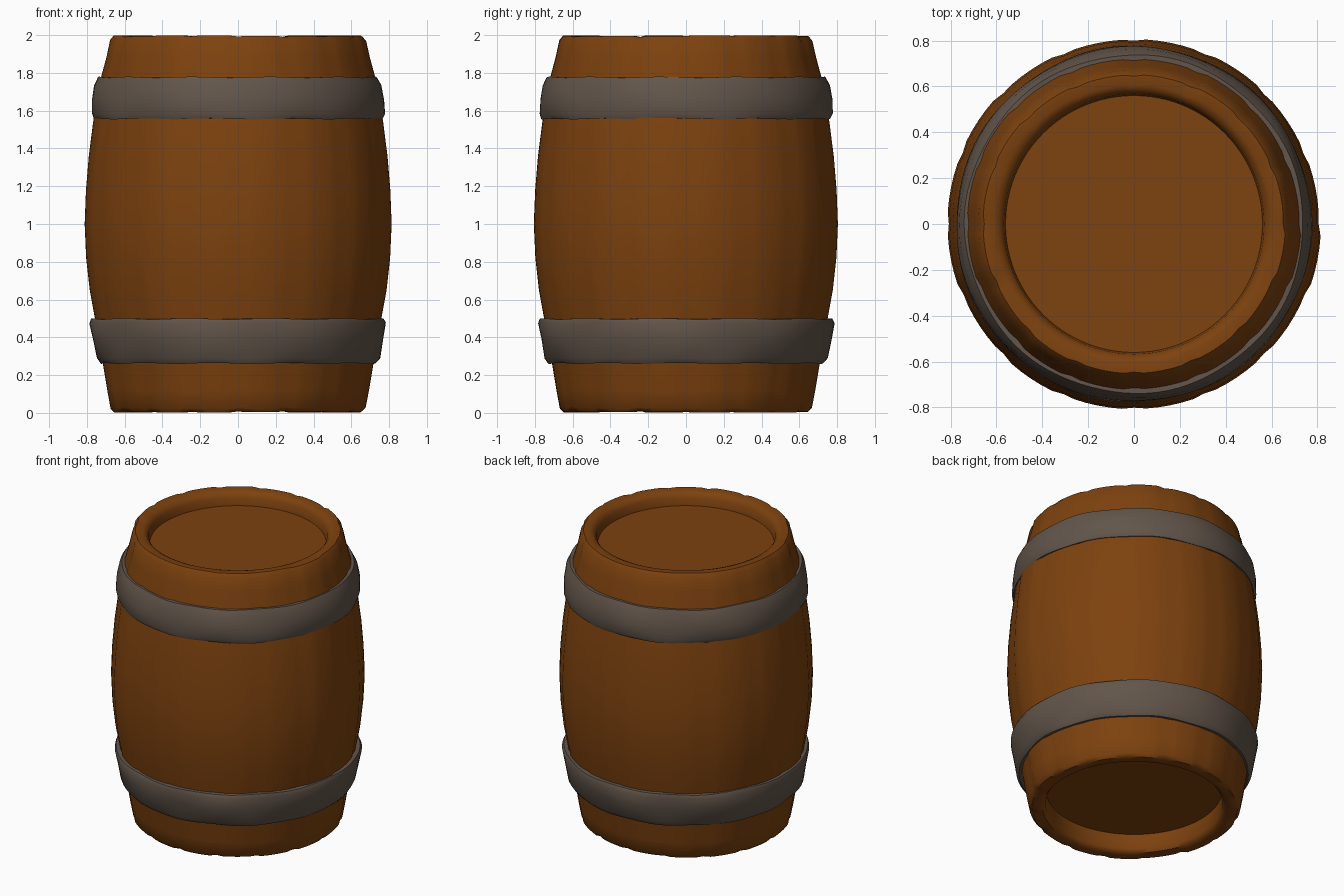
import bpy, bmesh, math, random

if "Cube" in bpy.data.objects:
    bpy.data.objects.remove(bpy.data.objects["Cube"])
random.seed(4)

SEG = 96
STAVES = 16
PER = SEG // STAVES
stave_r = [random.uniform(-0.006, 0.006) for _ in range(STAVES)]
stave_z = [random.uniform(-0.008, 0.0) for _ in range(STAVES)]


def material(name, rgb):
    m = bpy.data.materials.new(name)
    m.diffuse_color = (*rgb, 1)
    m.use_nodes = True
    m.node_tree.nodes["Principled BSDF"].inputs["Base Color"].default_value = m.diffuse_color
    return m


wood = material("brown wood", (0.205, 0.054, 0.0045))
iron = material("grey iron", (0.122, 0.091, 0.069))


def lathe(name, profile, mat, warp=None, closed=False):
    """Spin an (r, z) profile round z; r = 0 ends become a single pole."""
    bm = bmesh.new()
    rings = []
    for k, (r, z) in enumerate(profile):
        if r == 0:
            rings.append([bm.verts.new((0, 0, z))] * SEG)
            continue
        ring = []
        for i in range(SEG):
            rr, zz = warp(i, k, r, z) if warp else (r, z)
            a = 2 * math.pi * i / SEG
            ring.append(bm.verts.new((rr * math.cos(a), rr * math.sin(a), zz)))
        rings.append(ring)
    pairs = list(zip(rings, rings[1:]))
    if closed:
        pairs.append((rings[-1], rings[0]))
    for lo, hi in pairs:
        for i in range(SEG):
            j = (i + 1) % SEG
            quad = list(dict.fromkeys((lo[i], lo[j], hi[j], hi[i])))
            bm.faces.new(quad)
    bmesh.ops.recalc_face_normals(bm, faces=bm.faces)
    me = bpy.data.meshes.new(name)
    bm.to_mesh(me)
    bm.free()
    ob = bpy.data.objects.new(name, me)
    bpy.context.collection.objects.link(ob)
    me.materials.append(mat)
    bpy.context.view_layer.objects.active = ob
    ob.select_set(True)
    bpy.ops.object.shade_smooth_by_angle(angle=math.radians(45))
    ob.select_set(False)
    return ob


# staves: uneven radius per stave with a shallow groove at each joint
def stave_warp(i, k, r, z):
    s = i // PER
    if r < 0.6:
        return r, z
    groove = i % PER == 0
    dr = (stave_r[s] + stave_r[s - 1]) / 2 - 0.006 if groove else stave_r[s]
    dz = stave_z[s] - (0.004 if groove else 0)
    if z > 1.9:
        z += dz
    elif z < 0.1:
        z -= dz
    return r + dr, z


# bulging body with rounded rims and recessed heads
body = [(0, 0.13), (0.558, 0.13), (0.562, 0.03), (0.58, 0.008), (0.61, 0.0),
        (0.652, 0.0), (0.672, 0.02), (0.69, 0.12), (0.715, 0.27),
        (0.752, 0.48), (0.783, 0.65), (0.802, 0.82), (0.81, 1.0),
        (0.803, 1.18), (0.788, 1.36), (0.765, 1.54), (0.725, 1.77),
        (0.695, 1.88), (0.675, 1.975), (0.655, 2.0), (0.61, 2.0),
        (0.585, 1.985), (0.567, 1.96), (0.56, 1.905), (0, 1.905)]
lathe("barrel_body", body, wood, stave_warp)


# hoops: slightly hammered bands
def hoop_warp(i, k, r, z):
    a = 2 * math.pi * i / SEG
    return r + 0.003 * math.sin(7 * a + k), z + 0.003 * math.sin(11 * a + 2 * k)


lathe("lower_hoop",
      [(0.66, 0.27), (0.728, 0.262), (0.75, 0.29), (0.768, 0.39),
       (0.785, 0.475), (0.775, 0.498), (0.70, 0.50)],
      iron, hoop_warp, closed=True)
lathe("upper_hoop",
      [(0.70, 1.56), (0.765, 1.557), (0.776, 1.585), (0.773, 1.66),
       (0.76, 1.735), (0.738, 1.777), (0.66, 1.775)],
      iron, hoop_warp, closed=True)
